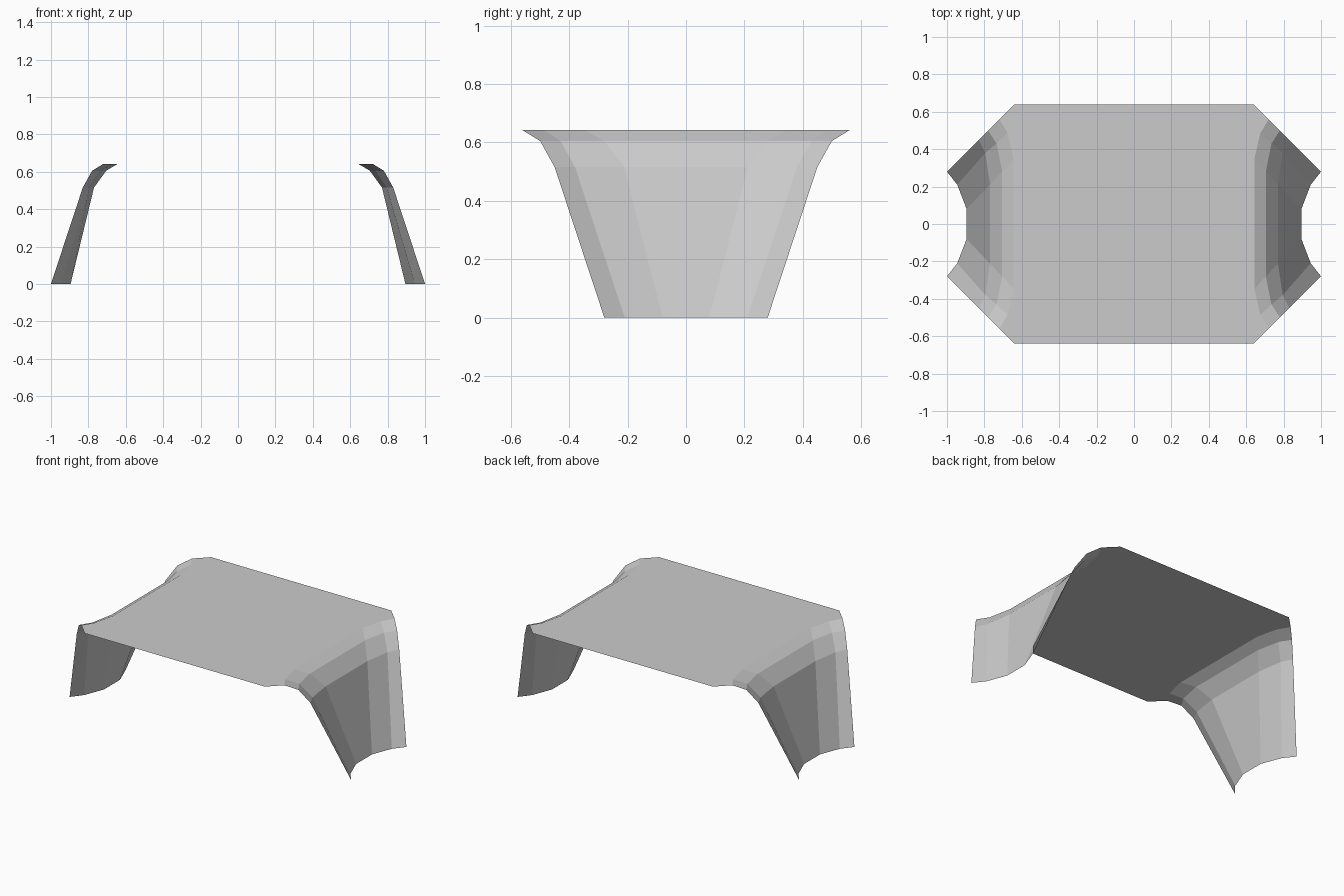
import bpy
import bmesh

cube = bpy.data.objects.get("Cube")
if cube:
    bpy.data.objects.remove(cube, do_unlink=True)

grey = bpy.data.materials.new("light grey")
grey.use_nodes = True
colour = (0.6, 0.6, 0.6, 1)
grey.diffuse_color = colour
grey.node_tree.nodes["Principled BSDF"].inputs["Base Color"].default_value = colour

# Half cross-sections of a leg (x, y), from outer corner to middle, by height
SECTIONS = [
    (0.0, [(1.0, 0.28), (0.945, 0.21), (0.895, 0.08)]),
    (0.515, [(0.83, 0.45), (0.795, 0.38), (0.77, 0.212)]),
    (0.605, [(0.78, 0.5), (0.735, 0.43), (0.705, 0.28)]),
    (0.642, [(0.72, 0.56), (0.675, 0.485), (0.643, 0.345)]),
]
PLATE_CORNER = 0.64


def section_points(z, half, side):
    """Full cross-section, mirrored across y; side turns it half a circle."""
    full = [(x, -y) for x, y in half] + [(x, y) for x, y in reversed(half)]
    return [(side * x, side * y, z) for x, y in full]


def finish(name, bm):
    mesh = bpy.data.meshes.new(name)
    bm.to_mesh(mesh)
    bm.free()
    mesh.materials.append(grey)
    obj = bpy.data.objects.new(name, mesh)
    bpy.context.collection.objects.link(obj)
    return obj


# Flared curved legs, one at each end
def build_leg(name, side):
    bm = bmesh.new()
    rows = [[bm.verts.new(p) for p in section_points(z, half, side)]
            for z, half in SECTIONS]
    for low, high in zip(rows, rows[1:]):
        for i in range(len(low) - 1):
            bm.faces.new((low[i], low[i + 1], high[i + 1], high[i]))
    return finish(name, bm)


build_leg("left_leg", 1)
build_leg("right_leg", -1)

# Flat top plate whose ends follow the upper edges of the legs
bm = bmesh.new()
top_z, top_half = SECTIONS[-1]
outline = []
for side in (1, -1):
    outline.append((side * PLATE_CORNER, -side * PLATE_CORNER, top_z))
    outline += section_points(top_z, top_half, side)
    outline.append((side * PLATE_CORNER, side * PLATE_CORNER, top_z))
bm.faces.new([bm.verts.new(p) for p in outline])
bmesh.ops.triangulate(bm, faces=bm.faces[:])
finish("top_plate", bm)
